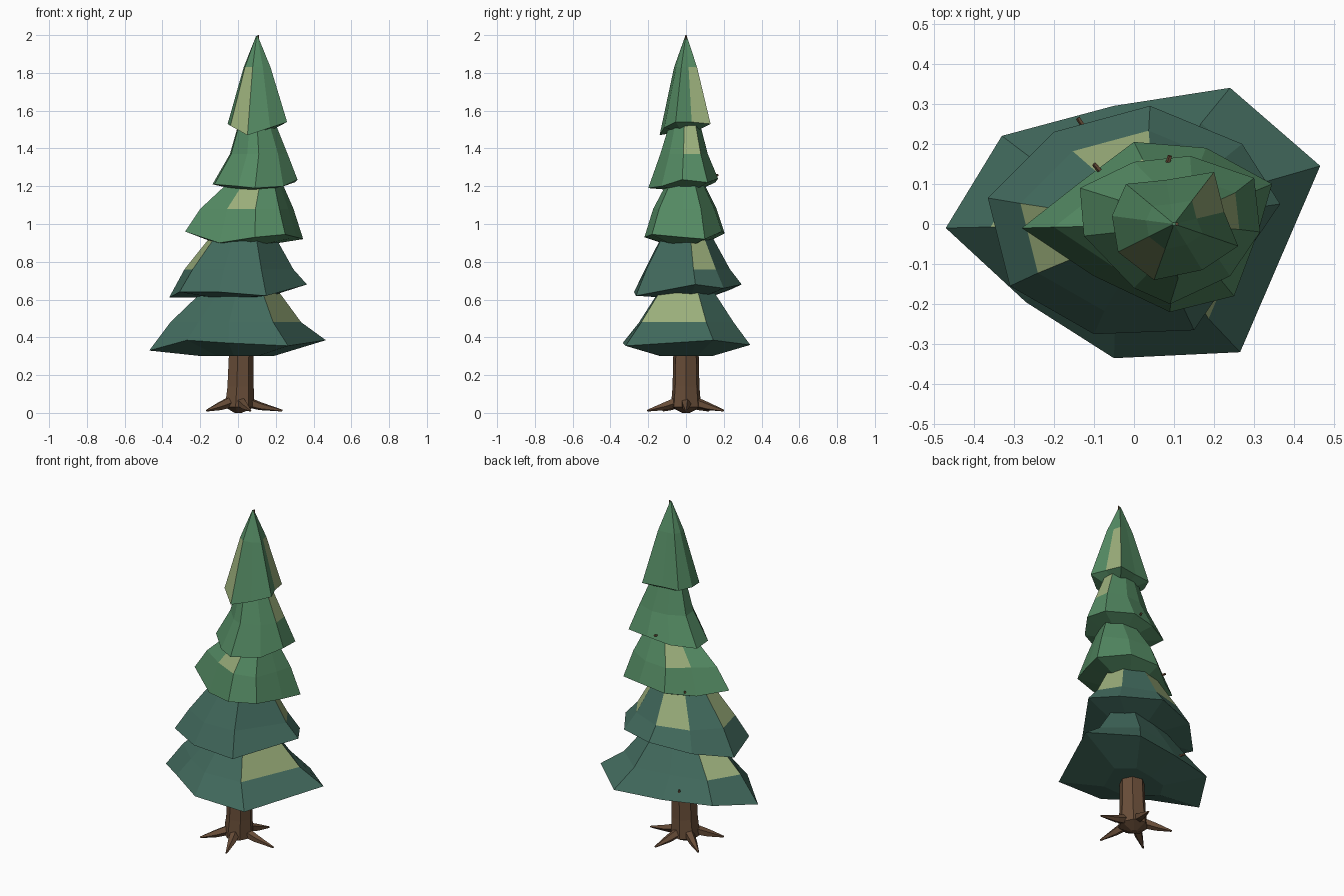
import bpy, bmesh
from math import cos, sin, tau
from mathutils import Vector

if "Cube" in bpy.data.objects:
    bpy.data.objects.remove(bpy.data.objects["Cube"])


def material(name, rgb):
    m = bpy.data.materials.new(name)
    m.diffuse_color = (*rgb, 1)
    m.use_nodes = True
    m.node_tree.nodes["Principled BSDF"].inputs["Base Color"].default_value = m.diffuse_color
    return m


TEAL = material("lower_needles", (0.055, 0.147, 0.112))
GREEN = material("upper_needles", (0.09, 0.26, 0.127))
MOSS = material("light_patch", (0.33, 0.43, 0.20))
BARK = material("bark", (0.14, 0.075, 0.04))


def loft(name, rings, mats, patches=()):
    """Skin equal-length rings with flat faces, cap the ends; patches are (band, side)."""
    bm = bmesh.new()
    loops = [[bm.verts.new(p) for p in ring] for ring in rings]
    n = len(loops[0])
    for b, (lo, hi) in enumerate(zip(loops, loops[1:])):
        for i in range(n):
            j = (i + 1) % n
            f = bm.faces.new((lo[i], lo[j], hi[j], hi[i]))
            f.material_index = 1 if (b, i) in patches else 0
    bm.faces.new(loops[0][::-1])
    bm.faces.new(loops[-1])
    bmesh.ops.recalc_face_normals(bm, faces=bm.faces)
    me = bpy.data.meshes.new(name)
    bm.to_mesh(me)
    bm.free()
    for m in mats:
        me.materials.append(m)
    ob = bpy.data.objects.new(name, me)
    bpy.context.collection.objects.link(ob)
    return ob


def tier(name, rim, centre, under, mid, top, mat, patches):
    """Branch skirt: inner underside ring, ragged rim, shoulder ring, top ring."""
    def ring(z, scale, cx):
        return [(cx + (x - centre[0]) * scale, centre[1] * scale + (y - centre[1]) * scale, z)
                for x, y, _ in rim]
    loft(name, [ring(under, 0.4, centre[0]), rim, ring(*mid), ring(*top)],
         (mat, MOSS), patches)


def tube(name, path, sides):
    """Tapered limb through (point, radius) pairs."""
    axis = (Vector(path[-1][0]) - Vector(path[0][0])).to_track_quat('Z', 'Y')
    loft(name, [[Vector(p) + axis @ Vector((r * cos(tau * i / sides), r * sin(tau * i / sides), 0))
                 for i in range(sides)] for p, r in path], (BARK,))


# Foliage tiers, bottom to top (bands: 0 underside, 1 lower slope, 2 upper slope)
tier("foliage_tier_1",
     [(.465, .145, .385), (.24, .34, .36), (-.05, .295, .36), (-.33, .22, .37),
      (-.47, -.01, .33), (-.27, -.195, .385), (-.05, -.335, .37), (.265, -.32, .355)],
     (0, 0), .30, (.48, .74, -.01), (.68, .36, .02), TEAL, {(2, 7), (2, 3)})
tier("foliage_tier_2",
     [(.365, .05, .68), (.27, .2, .66), (.04, .295, .68), (-.2, .23, .65),
      (-.365, .065, .61), (-.31, -.155, .64), (-.1, -.275, .64), (.15, -.265, .62)],
     (0, .01), .61, (.76, .79, .005), (.97, .40, .03), TEAL, {(2, 0), (2, 2), (2, 4)})
tier("foliage_tier_3",
     [(.345, .1, .92), (.18, .19, .96), (0, .205, .95), (-.14, .1, .93), (-.28, -.01, .96),
      (-.1, -.13, .9), (.09, -.22, .93), (.25, -.18, .945), (.31, -.02, .93)],
     (.03, 0), .89, (1.08, .79, .045), (1.25, .38, .10), GREEN, {(2, 5), (2, 2)})
tier("foliage_tier_4",
     [(.315, -.02, 1.235), (.3, .115, 1.22), (.14, .17, 1.24), (0, .155, 1.22),
      (-.135, .09, 1.21), (-.125, -.03, 1.21), (0, -.16, 1.2), (.09, -.2, 1.19),
      (.24, -.13, 1.2)],
     (.09, -.01), 1.18, (1.37, .68, .11), (1.54, .42, .10), GREEN, {(2, 0)})
tier("foliage_tier_5",
     [(.225, .03, 1.54), (.2, .13, 1.53), (.08, .11, 1.53), (-.02, .1, 1.53),
      (-.055, .02, 1.53), (-.04, -.07, 1.52), (.05, -.14, 1.47), (.17, -.115, 1.51),
      (.26, -.055, 1.54)],
     (.10, 0), 1.49, (1.83, .45, .10), (1.995, .03, .10), GREEN, {(1, 5), (1, 0)})

# Leaning trunk with a blunt point below and its tip poking out at the top
loft("trunk", [[(cx + r * cos(tau * i / 7), r * sin(tau * i / 7), z) for i in range(7)]
               for cx, z, r in [(0, 0, .02), (.005, .03, .082), (.01, .14, .073),
                                (.015, .35, .068), (.04, .9, .045), (.1, 1.5, .02),
                                (.107, 2, .004)]], (BARK,))

# Five splayed roots
for k, length in enumerate((.235, .21, .205, .205, .215)):
    c, s = cos(tau * k / 5), sin(tau * k / 5)
    tube(f"root_{k + 1}", [((.04 * c, .04 * s, .06), .03), ((.12 * c, .12 * s, .035), .022),
                           ((length * c, length * s, .012), .005)], 5)

# Small twigs poking through the back
for k, (x, y, z) in enumerate([(-.14, .255, .42), (-.10, .14, .96), (.09, .16, 1.26)]):
    tube(f"twig_{k + 1}", [((x * .5 + .02, y * .5, z - .03), .009), ((x, y + .01, z), .006)], 5)
